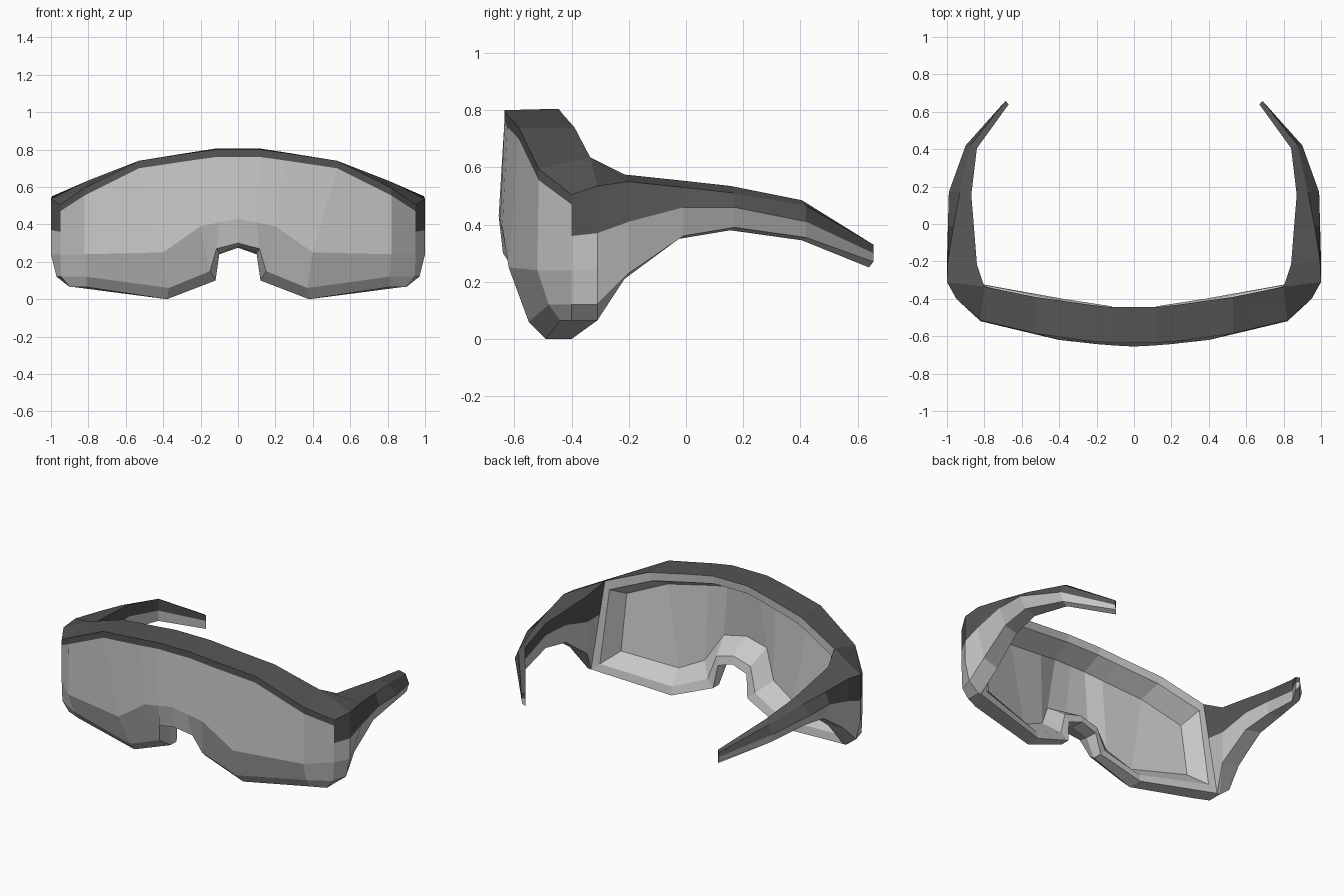
import bpy, bmesh
from mathutils import Vector as V

if "Cube" in bpy.data.objects:
    bpy.data.objects.remove(bpy.data.objects["Cube"])


def material(name, g):
    m = bpy.data.materials.new(name)
    m.diffuse_color = (g, g, g, 1)
    m.use_nodes = True
    m.node_tree.nodes["Principled BSDF"].inputs["Base Color"].default_value = m.diffuse_color
    return m


LIGHT, DARK = 0, 1
bm = bmesh.new()


def face(pts, mat=LIGHT):
    # every face is made together with its mirrored twin
    for s in (1, -1):
        vs = [bm.verts.new((s * p[0], p[1], p[2])) for p in pts]
        bm.faces.new(vs).material_index = mat


# Visor sections, centre to side: T front top, M lens crease, B lens bottom,
# D underside front, E underside back, F recess bottom, H back top
sections = [
    [(0, -.635, .80), (0, -.655, .43), (0, -.64, .30), (0, -.55, .285),
     (0, -.46, .275), (0, -.60, .40), (0, -.445, .805)],
    [(.12, -.635, .80), (.10, -.65, .41), (.115, -.62, .27), (.10, -.54, .245),
     (.10, -.46, .24), (.15, -.59, .37), (.12, -.445, .805)],
    [(.25, -.625, .782), (.20, -.642, .39), (.15, -.57, .15), (.12, -.50, .10),
     (.12, -.44, .10), (.24, -.53, .21), (.25, -.43, .785)],
    [(.53, -.585, .74), (.40, -.62, .25), (.37, -.55, .06), (.38, -.49, 0),
     (.38, -.40, 0), (.40, -.50, .13), (.53, -.39, .74)],
    [(.82, -.515, .595), (.82, -.52, .24), (.81, -.48, .12), (.81, -.44, .065),
     (.88, -.31, .065), (.74, -.41, .18), (.80, -.335, .635)],
]


def ring(sec):
    # expand a section with the lens border, back rim and recess top
    T, M, B, D, E, F, H = [V(p) for p in sec]
    R = T - V((0, 0, .04))
    mid = E.lerp(F, .38)
    E2 = V((mid.x, E.y - .012, mid.z))
    H2 = V((H.x * .965, H.y - .005, H.z - .05))
    G = V((H.x * .92, H.y - .125, H.z - .11))
    return [T, R, M, B, D, E, E2, F, G, H2, H]


rings = [ring(s) for s in sections]
n = len(rings[0])
for a, b in zip(rings, rings[1:]):
    for i in range(n):
        j = (i + 1) % n
        face((a[i], a[j], b[j], b[i]), DARK if i in (0, n - 1) else LIGHT)

# Side end of recess and back rim
T4, R4, M4, B4, D4, E4, E24, F4, G4, H24, H4 = rings[-1]
J4 = H4.lerp(E4, .38)
face((E24, F4, G4, H24))
face((E24, H24, H4, J4, E4))

# Wrapped hinge corners
T5, R5, S5, M5, B5, D5 = [V(p) for p in (
    (.95, -.40, .505), (.95, -.40, .47), (.95, -.40, .36),
    (.95, -.40, .24), (.945, -.40, .12), (.90, -.40, .065))]
T6, S6, M6, B6, D6 = [V(p) for p in (
    (1, -.31, .535), (1, -.31, .37), (1, -.31, .24),
    (.97, -.31, .12), (.90, -.31, .065))]
face((T4, R4, R5, T5), DARK)
face((R4, M4, M5, S5, R5))
face((M4, B4, B5, M5))
face((B4, D4, D5, B5))
face((T5, R5, S5, S6, T6), DARK)
face((S5, M5, M6, S6))
face((M5, B5, B6, M6))
face((B5, D5, D6, B6))
face((D4, E4, D6, D5))
face((T4, T5, T6, H4), DARK)

# Temple arms: y, x of ridge / outside / inside,
# z of ridge / colour split / outer bottom / inner bottom / inner top
arm = [
    (-.20, .995, 1.0, .84, .55, .41, .23, .21, .575),
    (-.01, .965, .995, .855, .53, .46, .36, .35, .555),
    (.17, .93, .99, .87, .51, .46, .39, .38, .535),
    (.42, .875, .90, .84, .465, .41, .355, .345, .485),
    (.655, .69, .69, .67, .33, .30, .27, .25, .335),
]


def arm_ring(y, xt, xs, xi, zt, zs, zb, zi, zh):
    yi = y - .015
    return [V(p) for p in ((xt, y, zt), (xs, y, zs), (xs - .3 * (xs - xi), y, zb),
                           (xi, yi, zi), (xi, yi, zs), (xi, yi, zh))]


arms = [arm_ring(*r) for r in arm]
T7, S7, B7, I7, J7, H7 = arms[0]
face((T6, S6, S7, T7), DARK)
face((S6, M6, B6, B7, S7))
face((B6, D6, I7, B7))
face((D6, E4, I7))
face((E4, J4, J7, I7))
face((J4, H4, H7, J7), DARK)
face((H4, T6, T7, H7), DARK)
for a, b in zip(arms, arms[1:]):
    for i in range(6):
        j = (i + 1) % 6
        face((a[i], a[j], b[j], b[i]), DARK if i in (0, 4, 5) else LIGHT)
# Arm tips
t = arms[-1]
face((t[0], t[1], t[4], t[5]), DARK)
face((t[1], t[2], t[3], t[4]))

# Weld into one closed shell
bmesh.ops.remove_doubles(bm, verts=bm.verts[:], dist=.0005)
bmesh.ops.recalc_face_normals(bm, faces=bm.faces[:])
me = bpy.data.meshes.new("wraparound_visor")
bm.to_mesh(me)
bm.free()
me.materials.append(material("light grey lens", .58))
me.materials.append(material("dark grey frame", .09))
ob = bpy.data.objects.new("wraparound_visor", me)
bpy.context.collection.objects.link(ob)
